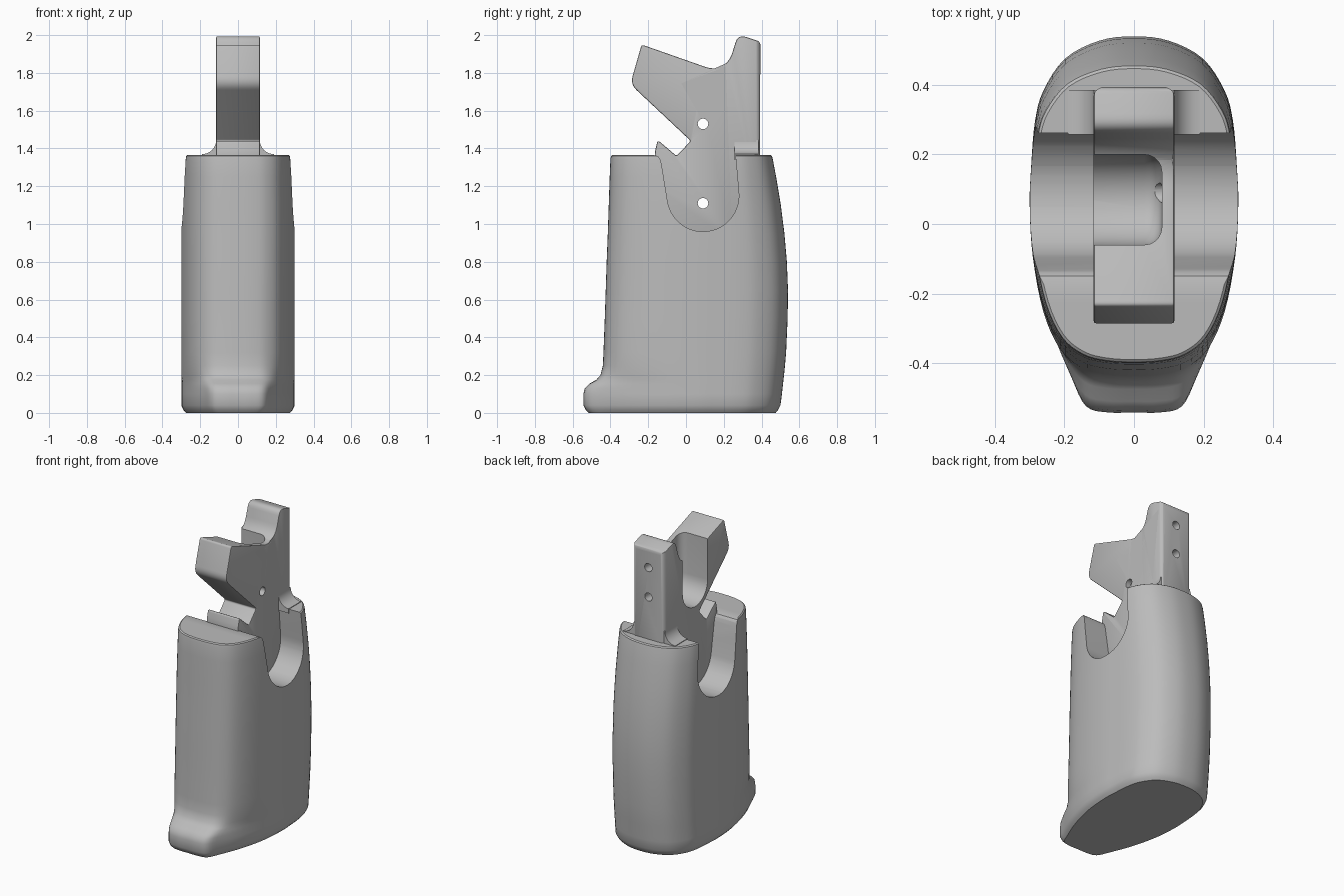
import bpy, bmesh
from math import cos, sin, pi
from mathutils import Vector

if "Cube" in bpy.data.objects:
    bpy.data.objects.remove(bpy.data.objects["Cube"], do_unlink=True)

grey = bpy.data.materials.new("plain grey")
grey.use_nodes = True
grey.diffuse_color = (0.5, 0.5, 0.5, 1)
grey.node_tree.nodes["Principled BSDF"].inputs["Base Color"].default_value = (0.5, 0.5, 0.5, 1)


def loft(name, rings, round_ends=0, segments=2):
    """Skin a stack of equal rings, cap both ends and optionally round the cap edges."""
    bm = bmesh.new()
    loops = [[bm.verts.new(p) for p in ring] for ring in rings]
    n = len(loops[0])
    for a, b in zip(loops, loops[1:]):
        for i in range(n):
            bm.faces.new((a[i], a[(i + 1) % n], b[(i + 1) % n], b[i]))
    caps = [bm.faces.new(loops[0][::-1]), bm.faces.new(loops[-1])]
    # Faces are wound consistently, so one volume test turns them all outward
    if bm.calc_volume(signed=True) < 0:
        bmesh.ops.reverse_faces(bm, faces=bm.faces[:])
    bm.normal_update()
    if round_ends:
        bmesh.ops.bevel(bm, geom=[e for f in caps for e in f.edges], offset=round_ends,
                        segments=segments, profile=0.5, affect='EDGES')
    mesh = bpy.data.meshes.new(name)
    bm.to_mesh(mesh)
    bm.free()
    mesh.materials.append(grey)
    obj = bpy.data.objects.new(name, mesh)
    bpy.context.collection.objects.link(obj)
    return obj


def prism(name, pts, lo, hi, axis, round_ends=0, segments=2):
    """Extrude a 2D profile along an axis (remaining axes stay in xyz order)."""
    def place(p, d):
        v = list(p)
        v.insert(axis, d)
        return v
    return loft(name, [[place(p, d) for p in pts] for d in (lo, hi)], round_ends, segments)


def rounded(corners, steps=6):
    """Profile from (u, v, r): each corner is trimmed by r and rounded."""
    out = []
    n = len(corners)
    for i, (u, v, r) in enumerate(corners):
        c = Vector((u, v))
        if not r:
            out.append(c)
            continue
        a = c + (Vector(corners[i - 1][:2]) - c).normalized() * r
        b = c + (Vector(corners[(i + 1) % n][:2]) - c).normalized() * r
        for k in range(steps + 1):
            t = k / steps
            out.append(a * (1 - t) ** 2 + c * 2 * t * (1 - t) + b * t * t)
    return out


def arc(cu, cv, r, start, end, steps=16):
    return [(cu + r * cos(start + (end - start) * k / steps),
             cv + r * sin(start + (end - start) * k / steps)) for k in range(steps + 1)]


def top_of(obj):
    return max((v.co.z for v in obj.data.vertices), default=0)


def boolean(obj, cutter, operation='DIFFERENCE'):
    """Cut, trying the second solver if the first one loses the part."""
    height = top_of(obj)
    for solver in ('EXACT', 'MANIFOLD'):
        backup = obj.data.copy()
        mod = obj.modifiers.new("cut", 'BOOLEAN')
        mod.operation, mod.solver, mod.object = operation, solver, cutter
        bpy.context.view_layer.objects.active = obj
        bpy.ops.object.modifier_apply(modifier=mod.name)
        if abs(top_of(obj) - height) < .02:
            break
        obj.data = backup
    bpy.data.objects.remove(cutter, do_unlink=True)


def smooth(obj):
    bpy.ops.object.select_all(action='DESELECT')
    obj.select_set(True)
    bpy.context.view_layer.objects.active = obj
    bpy.ops.object.shade_smooth_by_angle(angle=0.6)


# Grip cross-sections: half outlines as (width fraction, depth fraction)
BACK = [(0, 1), (.33, .975), (.66, .87), (.87, .68), (.95, .5), (.985, .25)]
FRONT = [(1, 0), (.97, .3), (.87, .62), (.71, .84), (.5, .95), (.27, .99), (0, 1)]
TOE = [(1, 0), (.95, .28), (.8, .58), (.6, .83), (.46, .97), (.25, 1), (0, 1)]
MID_Y = 0.05


def section(z, front, back, width, toe):
    half = [Vector((x * width, MID_Y + t * (back - MID_Y), z)) for x, t in BACK]
    for p, q in zip(FRONT, TOE):
        x, t = Vector(p).lerp(Vector(q), toe)
        half.append(Vector((x * width, MID_Y - t * (MID_Y - front), z)))
    pts = half + [Vector((-p.x, p.y, z)) for p in half[-2:0:-1]]
    ring, n = [], len(pts)
    for i in range(n):
        a, b, c, d = (pts[(i + k) % n] for k in (-1, 0, 1, 2))
        for k in range(4):
            t = k / 4
            ring.append(b + (c - a) * t / 2 + (a * 2 - b * 5 + c * 4 - d) * t * t / 2
                        + (b * 3 - a - c * 3 + d) * t ** 3 / 2)
    return ring


# z, front y, back y, half width, toe amount
levels = [(0, -.515, .475, .275, 1), (.015, -.53, .487, .288, 1), (.04, -.542, .5, .3, 1),
          (.1, -.542, .508, .3, 1), (.13, -.535, .511, .3, .95), (.155, -.51, .514, .3, .8),
          (.175, -.475, .516, .3, .55), (.2, -.453, .519, .3, .3), (.25, -.44, .524, .3, .08),
          (.32, -.437, .53, .3, 0), (.5, -.43, .538, .3, 0), (.65, -.425, .54, .3, 0),
          (.8, -.42, .534, .3, 0), (.95, -.414, .521, .3, 0), (1.1, -.409, .502, .299, 0),
          (1.25, -.404, .477, .296, 0), (1.345, -.4, .459, .293, 0),
          (1.36, -.397, .455, .291, 0), (1.366, -.39, .447, .284, 0)]
grip = loft("grip_body", [section(*lv) for lv in levels])

# Rounded slot across the grip
slot = [(-.3, 1.6), (-.3, 1.367), (-.175, 1.366), (-.15, 1.36), (-.137, 1.345), (-.13, 1.32)]
slot += arc(.09, 1.15, .19, pi * 1.06, pi * 2.04, 24) + [(.262, 1.36), (.25, 1.6)]
boolean(grip, prism("slot_cutter", slot, -.6, .6, 0))
smooth(grip)

# Upright plate: head, notch, lip, back post and the tongue that fills the slot
W = .116
plate = prism("upright_plate", rounded([
    (.39, 1.2, 0), (.394, 1.965, .02), (.275, 2.004, .045), (.228, 1.85, .06),
    (.15, 1.815, .05), (-.235, 1.95, .015), (-.295, 1.74, .045), (.025, 1.44, .012),
    (-.05, 1.36, .012), (-.15, 1.445, .018), (-.165, 1.38, .02), (-.17, 1.2, 0),
    (-.05, .9, 0), (.25, .9, 0)]), -W, W, 0, round_ends=.007)

# Round the two upright back corners of the post
R = W + .002
outline = rounded([(-R, -.6, 0), (R, -.6, 0), (R, .395, .04), (-R, .395, .04)])
boolean(plate, prism("corner_cutter", outline, .5, 2.3, 2), 'INTERSECT')

# Side pocket between head and post
pocket = [(-.06, 2.2)] + arc(.07, 1.62, .13, pi, 2 * pi) + [(.2, 2.2)]
boolean(plate, prism("pocket_cutter", pocket, -.4, .08, 0, round_ends=.05, segments=5))

# Pin holes through the side and screw holes in the back of the post
for z in (1.53, 1.11):
    boolean(plate, prism("pin_cutter", arc(.09, z, .028, 0, pi * 1.9, 19), -.5, .5, 0))
for z in (1.84, 1.645):
    boolean(plate, prism("screw_cutter", arc(0, z, .027, 0, pi * 1.9, 19), .3, .6, 1))
smooth(plate)

# Flared foot blending the post into the grip
side = arc(.19, 1.445, .075, pi, pi * 1.5, 8)
foot = [(.1, 1.445)] + side + [(.19, 1.34)]
foot += [(-x, z) for x, z in reversed(foot)]
smooth(prism("post_foot", foot, .257, .385, 1))
